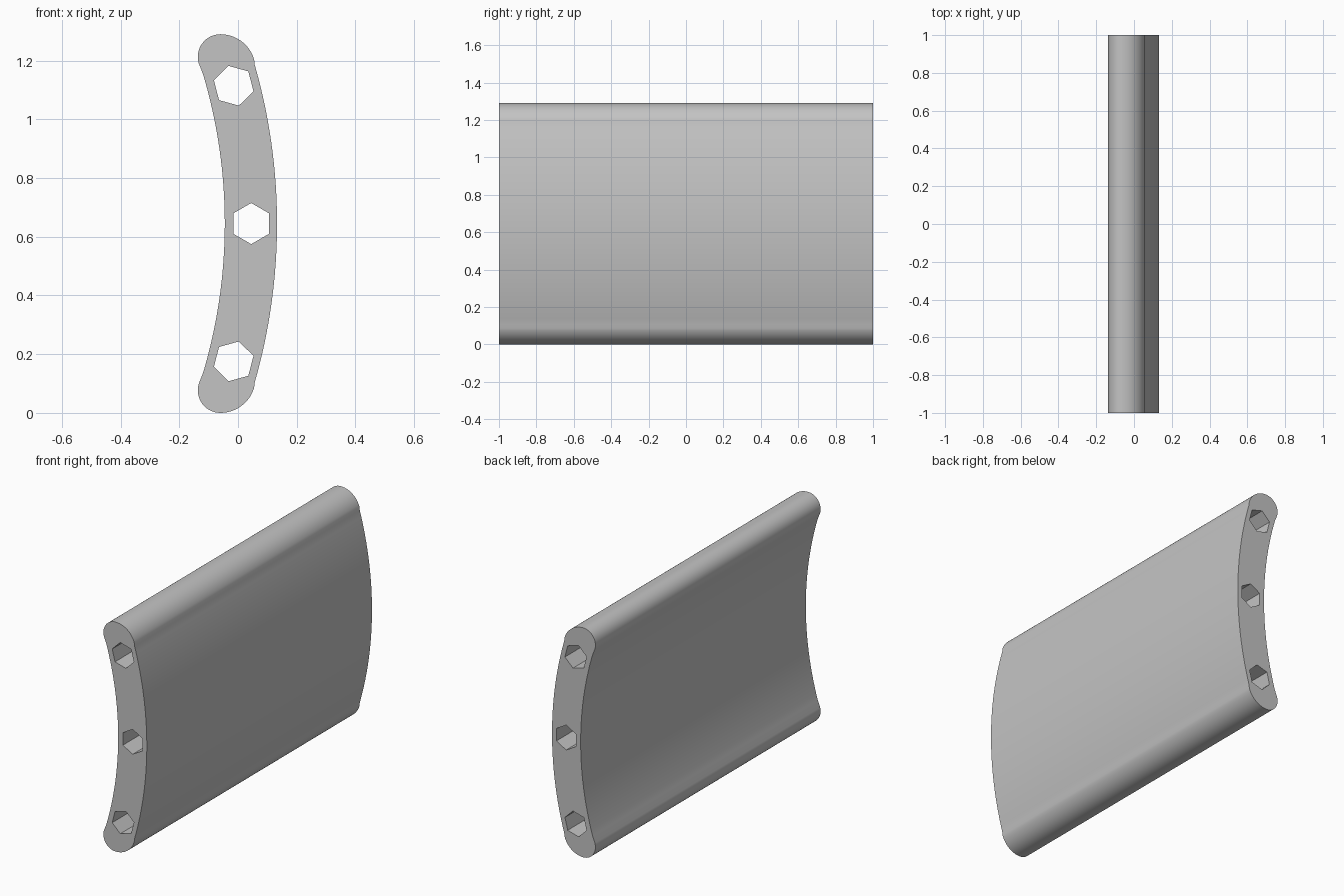
import bpy
import bmesh
from math import sin, cos, radians
from mathutils import Vector

if "Cube" in bpy.data.objects:
    bpy.data.objects.remove(bpy.data.objects["Cube"], do_unlink=True)

HEIGHT = 1.29
MID = HEIGHT / 2
BEND_X = -1.83          # centre of the slat's curvature


def arc(cx, cz, r, start, end, steps):
    """Points on an arc in the xz plane, angles in degrees."""
    angles = [radians(start + (end - start) * i / steps) for i in range(steps + 1)]
    return [(cx + r * cos(a), cz + r * sin(a)) for a in angles]


# Upper half of the curved cross-section, then its mirror below
upper = arc(BEND_X, MID, 1.963, 0, 16, 16)           # convex side
upper += arc(-0.06, 1.17, 0.12, 17, 90, 12)          # wide end rounding
upper += arc(-0.06, 1.213, 0.077, 90, 197, 14)[1:]   # tight end rounding
upper += arc(BEND_X, MID, 1.785, 16.5, 0, 16)        # concave side
lower = [(x, HEIGHT - z) for x, z in reversed(upper[1:-1])]
loops = [upper + lower]

# Three hexagonal bores that follow the bend
for tilt in (-14.5, 0, 14.5):
    cx, cz = arc(BEND_X, MID, 1.875, tilt, tilt, 1)[0]
    loops.append(arc(cx, cz, 0.07, 90 + tilt, 450 + tilt, 6)[:-1])

# Fill the section and extrude it along the full length
bm = bmesh.new()
edges = []
for loop in loops:
    verts = [bm.verts.new((x, -1, z)) for x, z in loop]
    edges += [bm.edges.new((v, verts[i - 1])) for i, v in enumerate(verts)]
bmesh.ops.triangle_fill(bm, edges=edges, use_beauty=True, normal=Vector((0, -1, 0)))
result = bmesh.ops.extrude_face_region(bm, geom=bm.faces[:], use_keep_orig=True)
moved = [g for g in result["geom"] if isinstance(g, bmesh.types.BMVert)]
bmesh.ops.translate(bm, verts=moved, vec=(0, 2, 0))
bmesh.ops.recalc_face_normals(bm, faces=bm.faces[:])

mesh = bpy.data.meshes.new("curved_slat")
bm.to_mesh(mesh)
bm.free()
slat = bpy.data.objects.new("curved_slat", mesh)
bpy.context.collection.objects.link(slat)

# Plain grey material
grey = bpy.data.materials.new("light_grey")
grey.use_nodes = True
colour = (0.55, 0.55, 0.55, 1)
grey.diffuse_color = colour
grey.node_tree.nodes["Principled BSDF"].inputs["Base Color"].default_value = colour
mesh.materials.append(grey)

# Smooth curved sides, crisp caps and bores
bpy.ops.object.select_all(action="DESELECT")
slat.select_set(True)
bpy.context.view_layer.objects.active = slat
bpy.ops.object.shade_smooth_by_angle(angle=radians(30))
